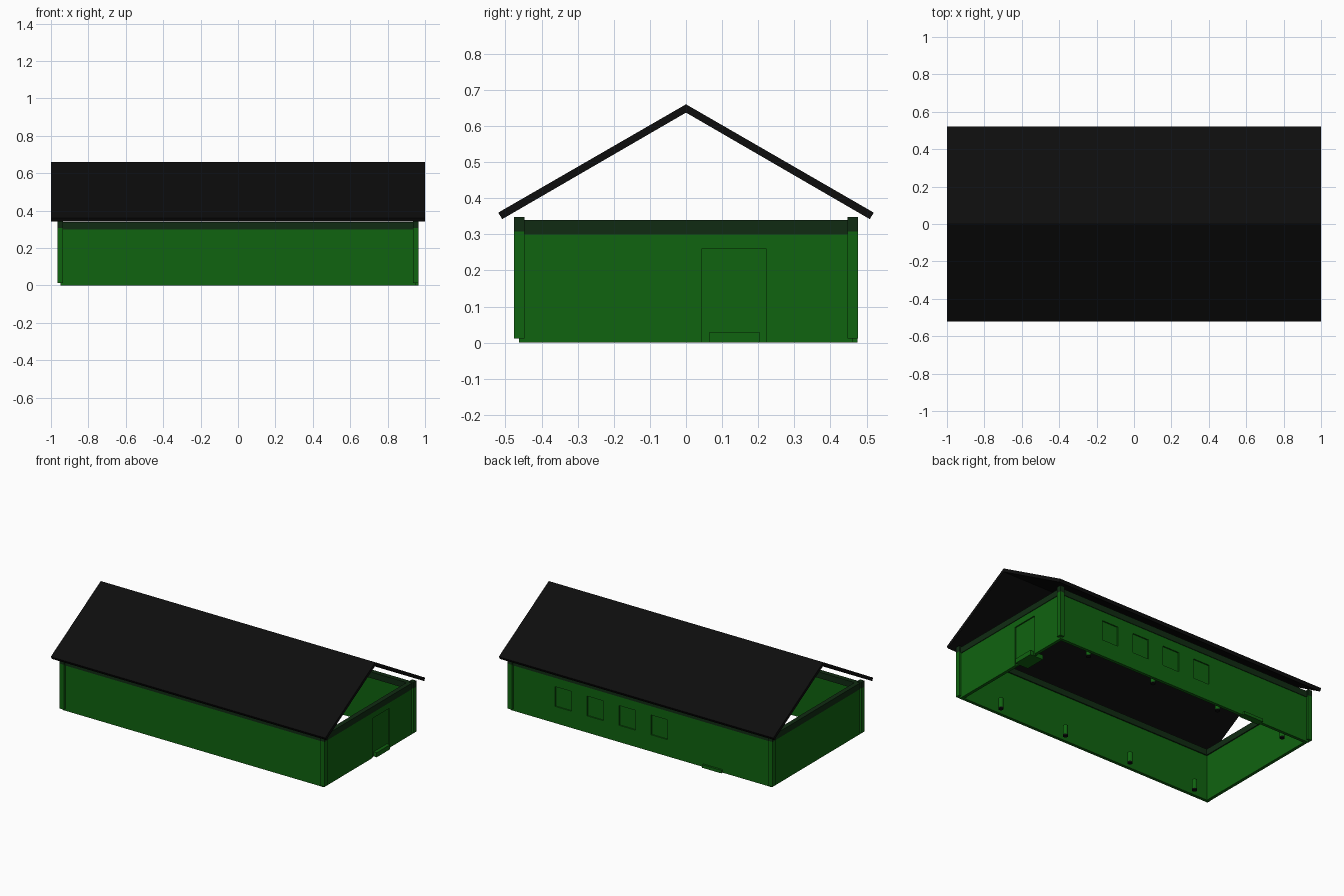
import bpy, bmesh, math
from mathutils import Matrix, Vector

if "Cube" in bpy.data.objects:
    bpy.data.objects.remove(bpy.data.objects["Cube"])


def mat(name, rgb):
    m = bpy.data.materials.new(name)
    m.diffuse_color = (*rgb, 1)
    m.use_nodes = True
    m.node_tree.nodes["Principled BSDF"].inputs["Base Color"].default_value = m.diffuse_color
    return m


GREEN = mat("green paint", (0.005, 0.125, 0.005))
TRIM = mat("dark green trim", (0.005, 0.024, 0.006))
BLACK = mat("black roofing", (0.004, 0.004, 0.004))


def finish(name, bm, material):
    bmesh.ops.recalc_face_normals(bm, faces=bm.faces)
    me = bpy.data.meshes.new(name)
    bm.to_mesh(me)
    bm.free()
    me.materials.append(material)
    ob = bpy.data.objects.new(name, me)
    bpy.context.collection.objects.link(ob)
    return ob


def box(name, lo, hi, material):
    bm = bmesh.new()
    lo, hi = Vector(lo), Vector(hi)
    size = hi - lo
    bmesh.ops.create_cube(bm, size=1, matrix=Matrix.Translation((lo + hi) / 2)
                          @ Matrix.Diagonal((*size, 1)))
    return finish(name, bm, material)


def cylinder(name, x, y, z0, z1, r, material):
    bm = bmesh.new()
    bmesh.ops.create_cone(bm, cap_ends=True, segments=12, radius1=r, radius2=r, depth=z1 - z0,
                          matrix=Matrix.Translation((x, y, (z0 + z1) / 2)))
    return finish(name, bm, material)


def cut(ob, name, lo, hi):
    c = box(name, lo, hi, GREEN)
    c.hide_render = True
    c.display_type = 'WIRE'
    mod = ob.modifiers.new(name, 'BOOLEAN')
    mod.operation = 'DIFFERENCE'
    mod.solver = 'EXACT'
    mod.object = c


# walls
HX, HY, T = 0.95, 0.462, 0.02
box("front_wall", (-HX, -HY, 0), (HX, -HY + T, 0.30), GREEN)
back = box("back_wall", (-HX, HY - T, 0), (HX, HY, 0.30), GREEN)
right = box("right_wall", (HX - T, -HY + T, 0), (HX, HY - T, 0.30), GREEN)
box("left_wall", (-HX, -HY + T, 0), (-HX + T, HY - T, 0.30), GREEN)

# shallow recessed windows and door
for i in range(4):
    x = 0.51 - i * 0.233
    cut(back, f"window_cutter_{i}", (x, HY - 0.008, 0.11), (x + 0.12, HY + 0.05, 0.24))
cut(right, "door_cutter", (HX - 0.008, 0.045, -0.05), (HX + 0.05, 0.222, 0.26))

# door steps
box("right_step", (0.87, 0.065, 0), (0.965, 0.203, 0.03), GREEN)
box("back_step", (-0.59, 0.43, 0), (-0.45, 0.475, 0.02), GREEN)

# dark beams on top of the walls
for s, n in ((-1, "front"), (1, "back")):
    ys = sorted((s * 0.435, s * 0.466))
    box(n + "_beam", (-0.94, ys[0], 0.30), (0.94, ys[1], 0.34), TRIM)
for s, n in ((-1, "left"), (1, "right")):
    xs = sorted((s * 0.923, s * 0.954))
    box(n + "_beam", (xs[0], -0.45, 0.30), (xs[1], 0.45, 0.34), TRIM)

# corner posts with dark tops
for sx in (-1, 1):
    for sy in (-1, 1):
        xs = sorted((sx * 0.935, sx * 0.965))
        ys = sorted((sy * 0.447, sy * 0.477))
        box("corner_post", (xs[0], ys[0], 0.012), (xs[1], ys[1], 0.308), GREEN)
        box("corner_post_top", (xs[0], ys[0], 0.308), (xs[1], ys[1], 0.348), TRIM)

# short inner posts with black feet
for y in (-0.4, 0.4):
    for i in range(4):
        x = -0.8 + i * 0.495
        cylinder("inner_post", x, y, 0.008, 0.07, 0.016, GREEN)
        cylinder("inner_post_foot", x, y, 0, 0.008, 0.016, BLACK)

# gable roof, extruded from its end profile
profile = [(0, 0.66), (0.52, 0.36), (0.509, 0.342), (0, 0.637), (-0.509, 0.342), (-0.52, 0.36)]
bm = bmesh.new()
ends = [[bm.verts.new((x, y, z)) for y, z in profile] for x in (-1, 1)]
for e in ends:
    bm.faces.new((e[0], e[1], e[2], e[3]))
    bm.faces.new((e[0], e[3], e[4], e[5]))
for i in range(6):
    j = (i + 1) % 6
    bm.faces.new((ends[0][i], ends[0][j], ends[1][j], ends[1][i]))
finish("roof", bm, BLACK)
